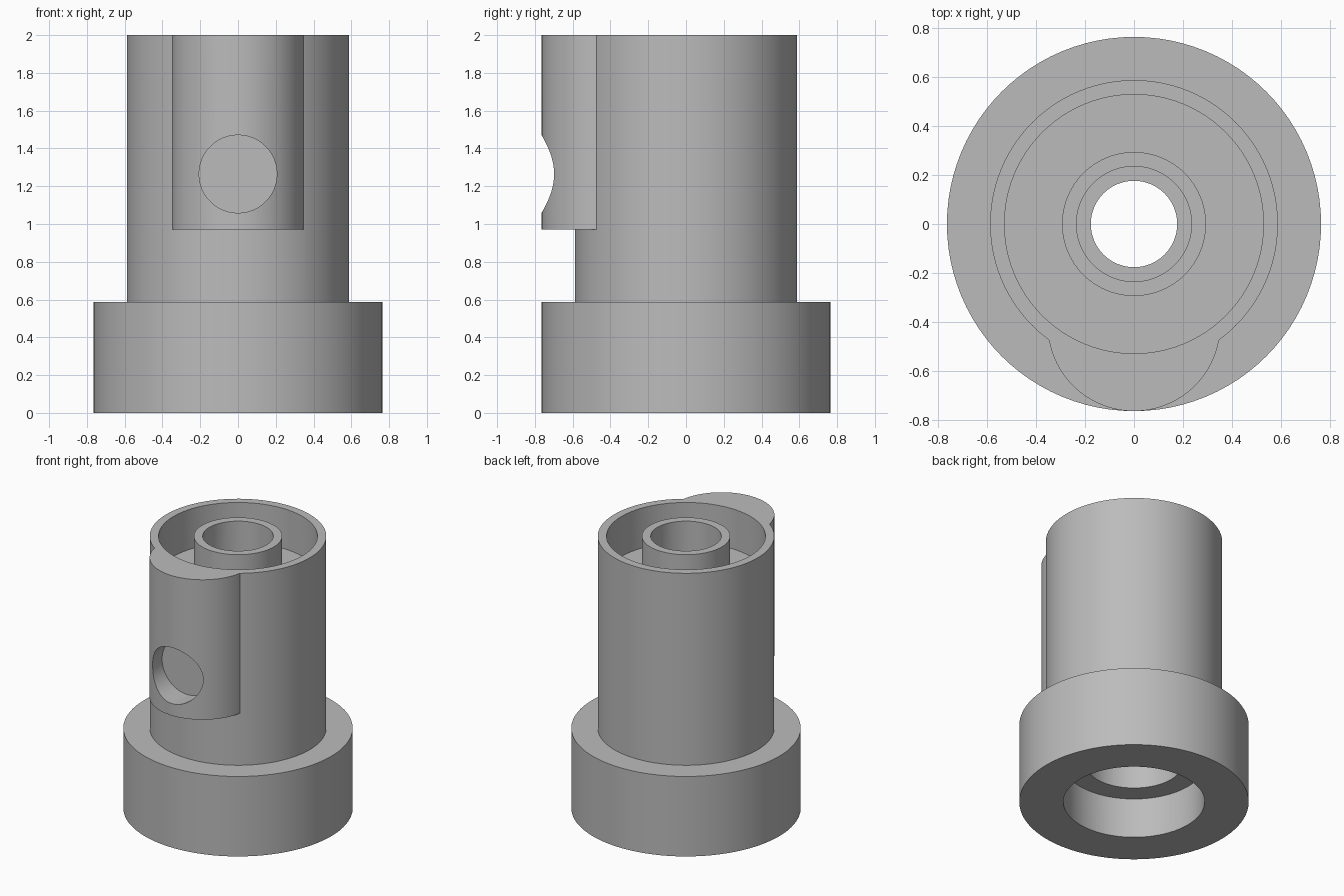
import bpy
import bmesh
import math
from mathutils import Matrix

default = bpy.data.objects.get("Cube")
if default:
    bpy.data.objects.remove(default, do_unlink=True)

MM = 1 / 17  # dimensions below are whole or half millimetres, 34 tall
SEGMENTS = 96

grey = bpy.data.materials.new("plain grey")
grey.use_nodes = True
colour = (0.5, 0.5, 0.5, 1)
grey.diffuse_color = colour
grey.node_tree.nodes["Principled BSDF"].inputs["Base Color"].default_value = colour


def finish(name, bm):
    """Turn a bmesh into an object with outward normals."""
    bmesh.ops.remove_doubles(bm, verts=bm.verts, dist=1e-5)
    bmesh.ops.recalc_face_normals(bm, faces=bm.faces)
    mesh = bpy.data.meshes.new(name)
    bm.to_mesh(mesh)
    bm.free()
    mesh.materials.append(grey)
    obj = bpy.data.objects.new(name, mesh)
    bpy.context.collection.objects.link(obj)
    return obj


def lathe(name, profile, closed=False):
    """Spin (radius, height) points about the z axis."""
    bm = bmesh.new()
    verts = [bm.verts.new((r * MM, 0, z * MM)) for r, z in profile]
    edges = [bm.edges.new(pair) for pair in zip(verts, verts[1:])]
    if closed:
        edges.append(bm.edges.new((verts[-1], verts[0])))
    bmesh.ops.spin(bm, geom=verts + edges, cent=(0, 0, 0), axis=(0, 0, 1),
                   angle=math.tau, steps=SEGMENTS, use_duplicate=False)
    return finish(name, bm)


def cylinder(name, radius, length, matrix):
    bm = bmesh.new()
    bmesh.ops.create_cone(bm, cap_ends=True, segments=SEGMENTS, radius1=radius * MM,
                          radius2=radius * MM, depth=length * MM, matrix=matrix)
    return finish(name, bm)


def combine(target, tool, operation):
    """Apply an exact boolean and discard the tool."""
    mod = target.modifiers.new(operation.lower(), "BOOLEAN")
    mod.operation = operation
    mod.solver = "EXACT"
    mod.object = tool
    bpy.context.view_layer.objects.active = target
    bpy.ops.object.modifier_apply(modifier=mod.name)
    bpy.data.objects.remove(tool, do_unlink=True)


# Wide base and barrel
body = lathe("flanged_housing", [(0, 0), (13, 0), (13, 10), (10, 10), (10, 34), (0, 34)])

# Rounded boss on the front of the barrel
boss = cylinder("front_boss", 6, 17.5, Matrix.Translation((0, -7 * MM, 25.25 * MM)))
combine(body, boss, "UNION")

# Ring pocket around the central tube
pocket = lathe("ring_pocket", [(5, 29), (9, 29), (9, 36), (5, 36)], closed=True)
combine(body, pocket, "DIFFERENCE")

# Stepped bore through the middle
bore = lathe("stepped_bore", [(0, -2), (8, -2), (8, 5), (5.5, 5), (5.5, 15), (3, 15),
                              (3, 24), (4, 24), (4, 36), (0, 36)])
combine(body, bore, "DIFFERENCE")

# Blind round hole in the boss, with a flat floor
side_hole = cylinder("side_hole", 3.5, 6, Matrix.Translation((0, -13 * MM, 21.5 * MM))
                     @ Matrix.Rotation(math.pi / 2, 4, "X"))
combine(body, side_hole, "DIFFERENCE")

# Smooth curved walls, sharp rims
bpy.ops.object.select_all(action="DESELECT")
body.select_set(True)
bpy.context.view_layer.objects.active = body
bpy.ops.object.shade_smooth_by_angle(angle=math.radians(30))
